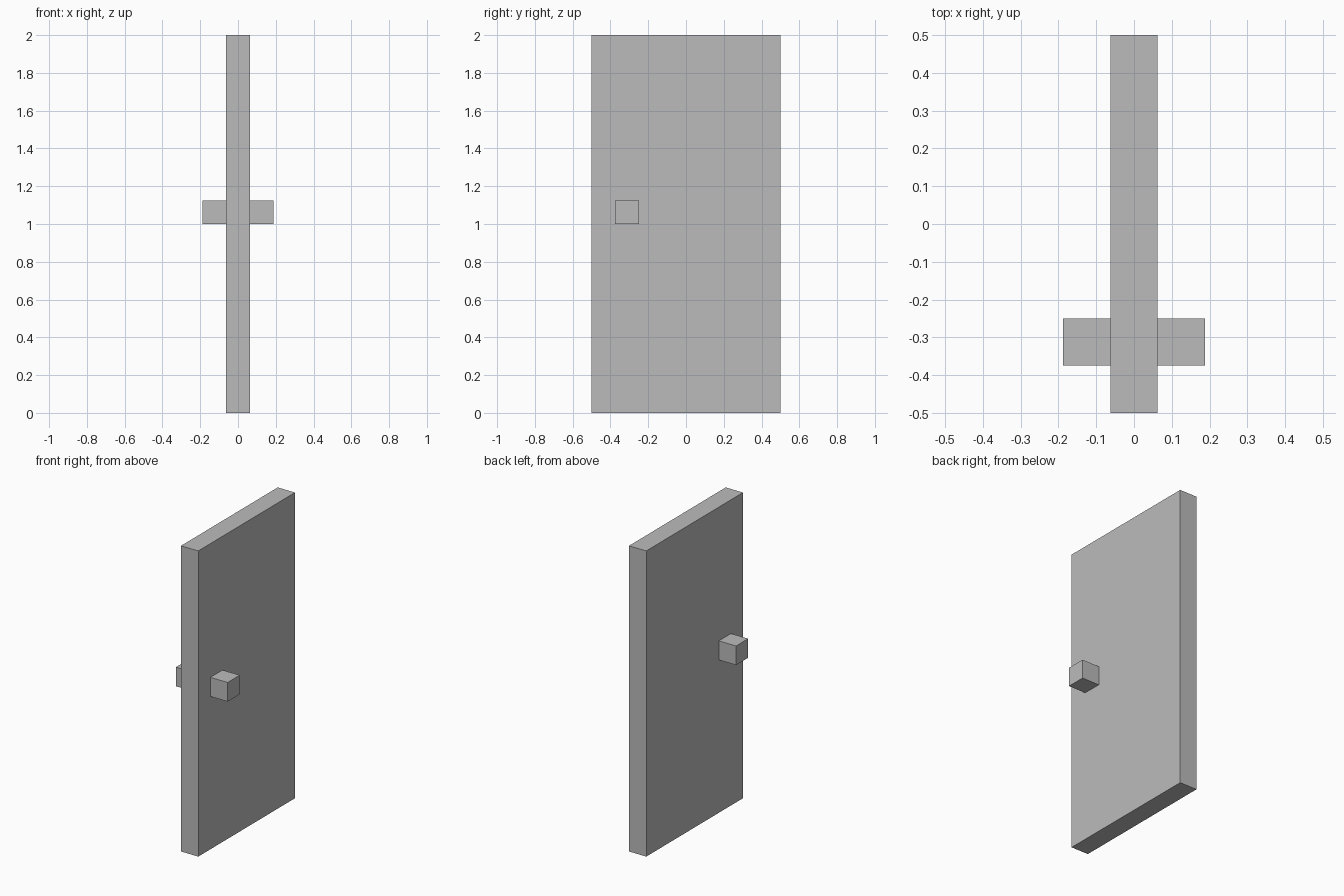
import bpy

default = bpy.data.objects.get("Cube")
if default:
    bpy.data.objects.remove(default, do_unlink=True)

# Single plain grey
grey = bpy.data.materials.new("grey")
grey.use_nodes = True
colour = (0.5, 0.5, 0.5, 1.0)
grey.diffuse_color = colour
grey.node_tree.nodes["Principled BSDF"].inputs["Base Color"].default_value = colour


def box(name, centre, size):
    bpy.ops.mesh.primitive_cube_add(size=1, location=centre)
    obj = bpy.context.object
    obj.name = name
    obj.scale = size
    bpy.ops.object.transform_apply(location=False, rotation=False, scale=True)
    obj.data.materials.append(grey)
    return obj


THICK = 0.125

# Door slab
box("door_panel", (0, 0, 1), (THICK, 1, 2))

# Cube knob on each face of the slab
for side, sign in (("left", 1), ("right", -1)):
    box(side + "_knob", (sign * THICK, -0.3125, 1 + THICK / 2), (THICK,) * 3)
